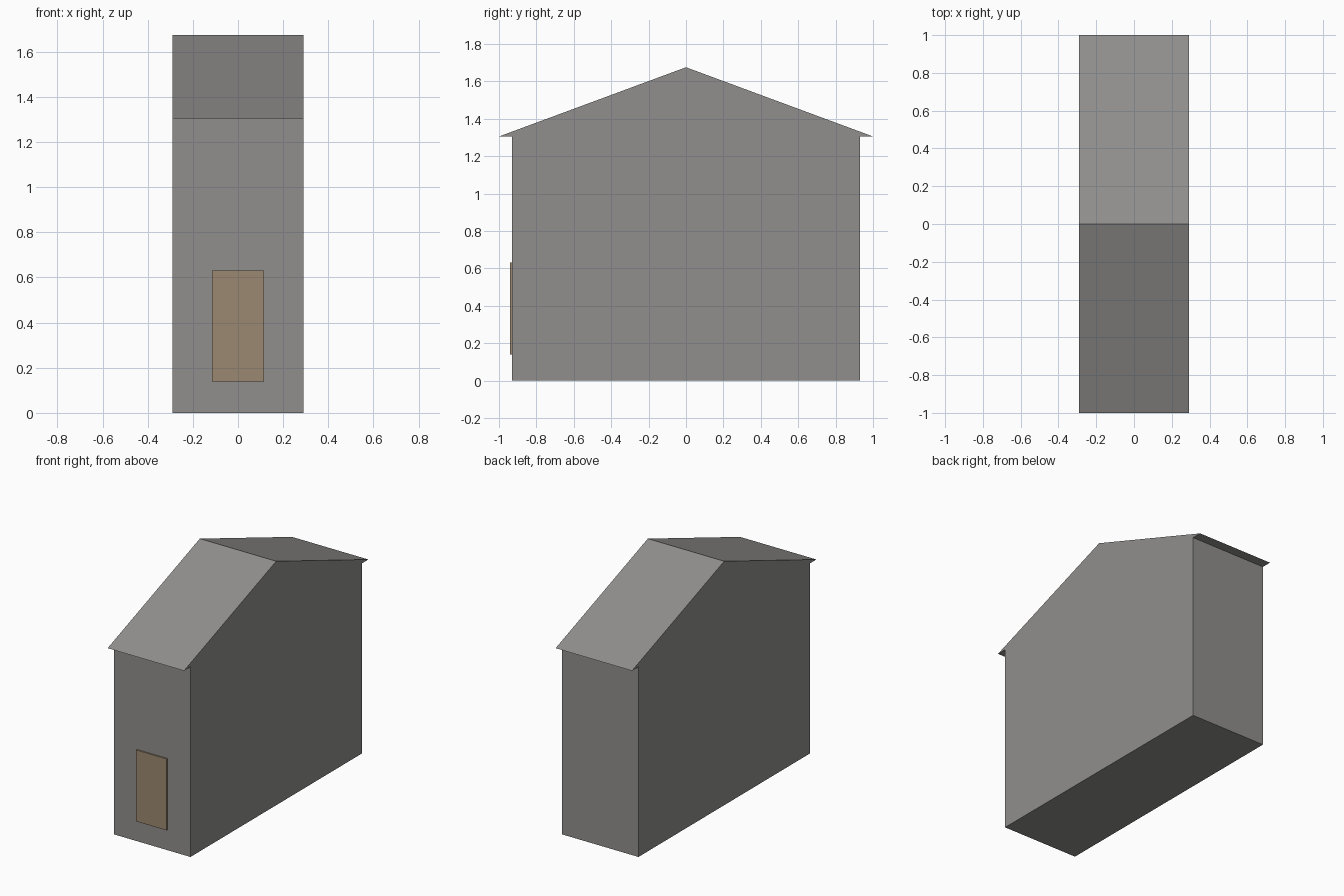
import bpy, bmesh
from mathutils import Vector

cube = bpy.data.objects.get("Cube")
if cube:
    bpy.data.objects.remove(cube, do_unlink=True)


def material(name, rgb):
    mat = bpy.data.materials.new(name)
    mat.use_nodes = True
    color = (*rgb, 1)
    mat.diffuse_color = color
    mat.node_tree.nodes["Principled BSDF"].inputs["Base Color"].default_value = color
    return mat


def extrude_x(name, profile, half_width, mat):
    """Extrude a (y, z) outline symmetrically along x."""
    bm = bmesh.new()
    face = bm.faces.new([bm.verts.new((-half_width, y, z)) for y, z in profile])
    result = bmesh.ops.extrude_face_region(bm, geom=[face])
    moved = [v for v in result["geom"] if isinstance(v, bmesh.types.BMVert)]
    bmesh.ops.translate(bm, verts=moved, vec=Vector((2 * half_width, 0, 0)))
    bmesh.ops.recalc_face_normals(bm, faces=bm.faces)
    mesh = bpy.data.meshes.new(name)
    bm.to_mesh(mesh)
    bm.free()
    mesh.materials.append(mat)
    obj = bpy.data.objects.new(name, mesh)
    bpy.context.collection.objects.link(obj)
    return obj


grey = material("wall grey", (0.28, 0.275, 0.265))
brown = material("door brown", (0.33, 0.25, 0.165))

# House body: walls and gable roof with shallow eaves in one outline
wall, eave, eave_z, ridge_z = 0.93, 1.0, 1.305, 1.675
half = [(wall, 0), (wall, eave_z), (eave, eave_z)]
outline = half + [(0, ridge_z)] + [(-y, z) for y, z in reversed(half)]
extrude_x("house_body", outline, 0.29, grey)

# Door panel standing slightly proud of the front wall
door_y, bottom, top = -0.94, 0.14, 0.63
extrude_x("front_door", [(door_y, bottom), (-wall, bottom), (-wall, top), (door_y, top)],
          0.115, brown)
